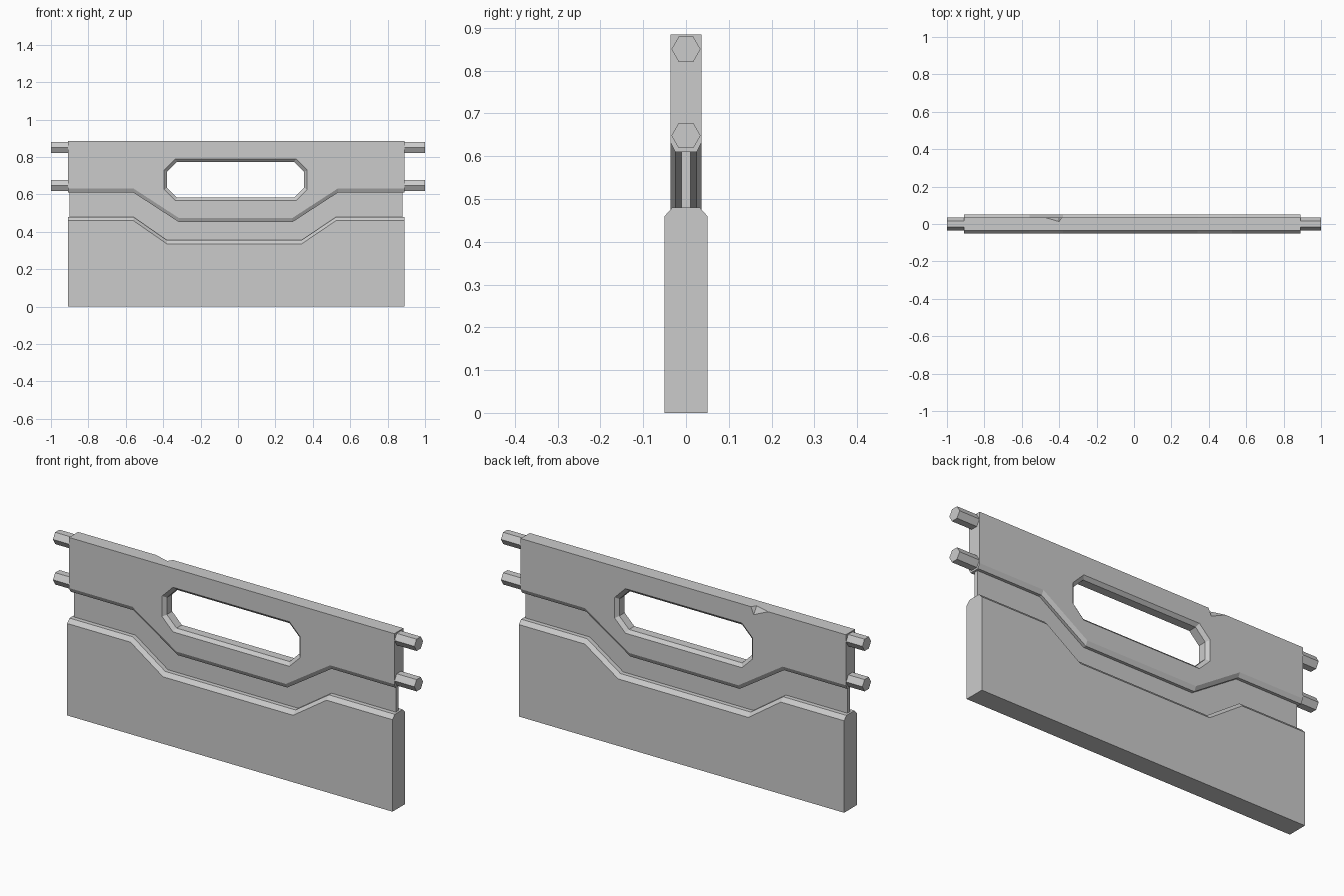
import bpy
import bmesh

cube = bpy.data.objects.get("Cube")
if cube:
    bpy.data.objects.remove(cube)

grey = bpy.data.materials.new("light grey")
grey.use_nodes = True
colour = (0.6, 0.6, 0.6, 1)
grey.diffuse_color = colour
grey.node_tree.nodes["Principled BSDF"].inputs["Base Color"].default_value = colour

LEFT, RIGHT = -0.91, 0.89


def make_object(name, bm):
    bmesh.ops.recalc_face_normals(bm, faces=bm.faces)
    mesh = bpy.data.meshes.new(name)
    bm.to_mesh(mesh)
    bm.free()
    obj = bpy.data.objects.new(name, mesh)
    bpy.context.collection.objects.link(obj)
    mesh.materials.append(grey)
    return obj


def loft(name, layers):
    """Join matching (x, z) outlines placed at different y depths."""
    bm = bmesh.new()
    rings = [[bm.verts.new((x, y, z)) for x, z in outline] for y, outline in layers]
    for a, b in zip(rings, rings[1:]):
        for i in range(len(a)):
            j = (i + 1) % len(a)
            bm.faces.new((a[i], a[j], b[j], b[i]))
    bm.faces.new(rings[0])
    bm.faces.new(rings[-1][::-1])
    return make_object(name, bm)


def mirrored(outer_y, outer, inner_y, inner):
    return [(-outer_y, outer), (-inner_y, inner), (inner_y, inner), (outer_y, outer)]


def stepped(high, low, xs, left=LEFT, right=RIGHT):
    """Edge that dips from high to low in the middle."""
    return list(zip([left, *xs, right], [high, high, low, low, high, high]))


def cut(target, cutter):
    mod = target.modifiers.new("cut", "BOOLEAN")
    mod.operation = "DIFFERENCE"
    mod.solver = "EXACT"
    mod.object = cutter
    bpy.context.view_layer.objects.active = target
    bpy.ops.object.modifier_apply(modifier=mod.name)
    bpy.data.objects.remove(cutter)


# Thick lower board with a chamfered, dipped top edge
def lower_outline(drop):
    edge = stepped(0.48 - drop, 0.355 - drop, (-0.56, -0.38, 0.34, 0.525))
    return [(RIGHT, 0), (LEFT, 0)] + edge


loft("lower_board", mirrored(0.05, lower_outline(0.02), 0.032, lower_outline(0)))


# Upper board with a chamfered, dipped bottom edge
def upper_outline(drop):
    edge = stepped(0.632 - drop, 0.473 - drop, (-0.56, -0.315, 0.29, 0.535))
    return [(RIGHT, 0.885), (LEFT, 0.885)] + edge


upper = loft("upper_board", mirrored(0.036, upper_outline(0), 0.025, upper_outline(0.022)))


# Handle opening, narrowing toward the middle of the board
def opening(inset):
    l, r, b, t, c = -0.395 + inset, 0.37 - inset, 0.566 + inset, 0.79 - inset, 0.06 - inset * 0.4
    return [(l, b + c), (l + c, b), (r - c, b), (r, b + c),
            (r, t - c), (r - c, t), (l + c, t), (l, t - c)]


cut(upper, loft("opening_cutter", mirrored(0.05, opening(-0.014), 0.021, opening(0.016))))

# Chip out of the rear top edge
chip = bmesh.new()
for point in [(-0.56, 0.05, 0.9), (-0.4, 0.003, 0.9), (-0.37, 0.05, 0.9), (-0.4, 0.045, 0.835)]:
    chip.verts.new(point)
bmesh.ops.convex_hull(chip, input=chip.verts)
cut(upper, make_object("chip_cutter", chip))

# Thin web between the two boards
web_top = stepped(0.64, 0.48, (-0.56, -0.315, 0.29, 0.535), LEFT + 0.01, RIGHT - 0.01)
web_bottom = stepped(0.45, 0.33, (-0.56, -0.38, 0.34, 0.525), LEFT + 0.01, RIGHT - 0.01)
web = web_top + web_bottom[::-1]
loft("middle_web", [(-0.01, web), (0.01, web)])

# Hexagonal pegs on both ends
for side, start, end in (("right", -1, LEFT + 0.02), ("left", RIGHT - 0.02, 1)):
    for level, z in (("upper", 0.85), ("lower", 0.648)):
        bpy.ops.mesh.primitive_cylinder_add(
            vertices=6, radius=0.034, depth=end - start,
            location=((start + end) / 2, 0, z), rotation=(0, 1.5708, 0))
        peg = bpy.context.object
        peg.name = f"{side}_{level}_peg"
        peg.data.materials.append(grey)
